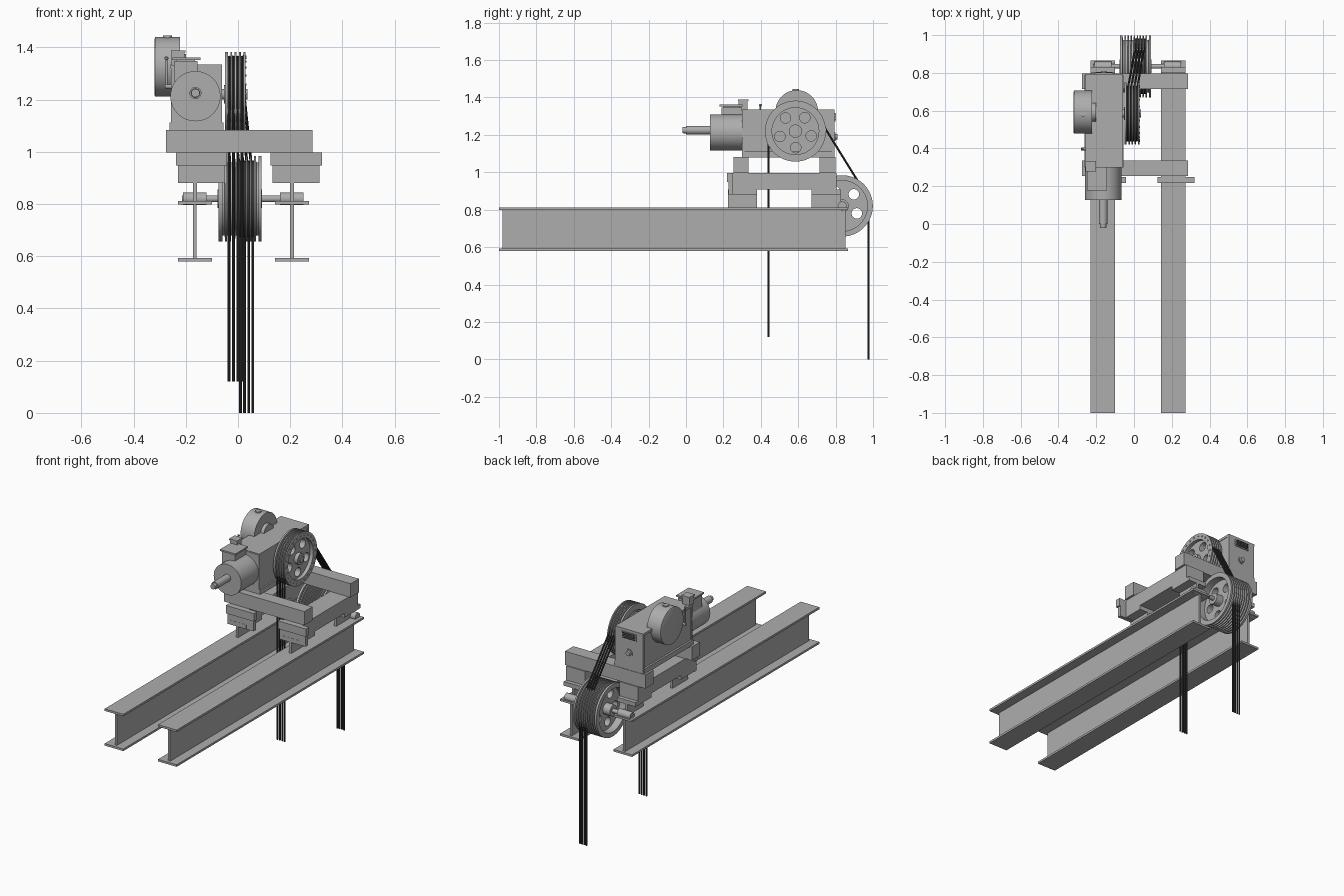
import bpy, math
from mathutils import Matrix, Vector

if "Cube" in bpy.data.objects:
    bpy.data.objects.remove(bpy.data.objects["Cube"])


def mat(name, c):
    m = bpy.data.materials.new(name)
    m.diffuse_color = (*c, 1)
    m.use_nodes = True
    m.node_tree.nodes["Principled BSDF"].inputs["Base Color"].default_value = m.diffuse_color
    return m


GREY = mat("machine grey", (0.42, 0.42, 0.42))
DARK = mat("rope dark grey", (0.035, 0.035, 0.035))


def finish(ob, m, smooth=True):
    ob.data.materials.clear()
    ob.data.materials.append(m)
    bpy.ops.object.select_all(action='DESELECT')
    ob.select_set(True)
    bpy.context.view_layer.objects.active = ob
    if smooth:
        bpy.ops.object.shade_smooth_by_angle(angle=math.radians(35))
    return ob


def mesh(name, verts, faces, m=GREY, smooth=True):
    me = bpy.data.meshes.new(name)
    me.from_pydata(verts, [], faces)
    ob = bpy.data.objects.new(name, me)
    bpy.context.collection.objects.link(ob)
    return finish(ob, m, smooth)


def box(name, x0, x1, y0, y1, z0, z1, m=GREY):
    v = [(x, y, z) for z in (z0, z1) for x, y in ((x0, y0), (x1, y0), (x1, y1), (x0, y1))]
    f = [(3, 2, 1, 0), (4, 5, 6, 7)] + [(i, (i + 1) % 4, (i + 1) % 4 + 4, i + 4) for i in range(4)]
    return mesh(name, v, f, m, False)


def lathe(name, centre, prof, axis='X', m=GREY, n=64, closed=False):
    """Revolve (along, radius) points round an axis; closed joins the ends into a ring."""
    verts, faces = [], []
    for a, r in prof:
        for i in range(n):
            t = 2 * math.pi * i / n
            c, s = r * math.cos(t), r * math.sin(t)
            p = {'X': (a, c, s), 'Y': (s, a, c), 'Z': (c, s, a)}[axis]
            verts.append(Vector(p) + Vector(centre))
    k = len(prof)
    for j in range(k if closed else k - 1):
        q = (j + 1) % k
        for i in range(n):
            h = (i + 1) % n
            faces.append((j * n + i, j * n + h, q * n + h, q * n + i))
    if not closed:
        faces += [tuple(range(n))[::-1], tuple(range((k - 1) * n, k * n))]
    ob = mesh(name, verts, faces, m)
    import bmesh
    bm = bmesh.new()
    bm.from_mesh(ob.data)
    bmesh.ops.recalc_face_normals(bm, faces=bm.faces)
    bm.to_mesh(ob.data)
    bm.free()
    return finish(ob, m)


def cyl(name, centre, a0, a1, r, axis='X', m=GREY, n=40):
    return lathe(name, centre, [(a0, r), (a1, r)], axis, m, n)


def curve(name, paths, m, **kw):
    """Poly curves turned into a mesh; each path is (points, cyclic)."""
    cu = bpy.data.curves.new(name, 'CURVE')
    for k, v in kw.items():
        setattr(cu, k, v)
    for pts, cyc in paths:
        sp = cu.splines.new('POLY')
        sp.points.add(len(pts) - 1)
        for p, q in zip(sp.points, pts):
            p.co = (*q, 1)
        sp.use_cyclic_u = cyc
    ob = bpy.data.objects.new(name, cu)
    bpy.context.collection.objects.link(ob)
    bpy.ops.object.select_all(action='DESELECT')
    ob.select_set(True)
    bpy.context.view_layer.objects.active = ob
    bpy.ops.object.convert(target='MESH')
    return finish(bpy.context.object, m)


def circle(cx, cy, r, n=40):
    return [(cx + r * math.cos(2 * math.pi * i / n), cy + r * math.sin(2 * math.pi * i / n), 0) for i in range(n)]


def sheave(name, x0, x1, y, z, r, rin, groove, xs, holes, start):
    """Grooved rim, drilled web and hub, turning about x."""
    prof = [(x0, rin), (x0, r)]
    for x in xs:
        prof += [(x - 0.005, r), (x - 0.004, groove), (x + 0.004, groove), (x + 0.005, r)]
    prof += [(x1, r), (x1, rin)]
    lathe(name + "_rim", (0, y, z), prof, closed=True)
    paths = [(circle(0, 0, rin + 0.004, 64), True)]
    for i in range(holes):
        t = math.radians(start + 360 * i / holes)
        paths.append((circle(0.088 * math.cos(t), 0.088 * math.sin(t), 0.028), True))
    web = curve(name + "_web", paths, GREY, dimensions='2D', fill_mode='BOTH', extrude=(x1 - x0) * 0.22)
    # local xy becomes world yz
    web.matrix_world = Matrix(((0, 0, 1, (x0 + x1) / 2), (1, 0, 0, y), (0, 1, 0, z), (0, 0, 0, 1)))
    cyl(name + "_hub", (0, y, z), x0 - 0.004, x1 + 0.002, 0.035)


# floor I-beams, isolation supports and lengthwise rails
for side, cx in (("left", -0.165), ("right", 0.207)):
    w, z0, z1, t = 0.065, 0.58, 0.812, 0.013
    for part, za, zb in (("bottom", z0, z0 + t), ("top", z1 - t, z1)):
        box(f"{side}_beam_{part}_flange", cx - w, cx + w, -1, 0.866, za, zb)
    box(f"{side}_beam_web", cx - 0.007, cx + 0.007, -0.982, 0.852, z0 + t, z1 - t)
    px = -0.14 if side == "left" else 0.223
    for end, y0, y1 in (("front", 0.225, 0.38), ("back", 0.672, 0.83)):
        box(f"{side}_{end}_support_web", cx - 0.008, cx + 0.008, y0, y1, z1, 0.885)
        box(f"{side}_{end}_support_cap", cx - w, cx + w, y0, y1, 0.882, 0.908)
    box(f"{side}_rail", cx - w, cx + w, 0.235, 0.805, 0.908, 0.997)
    box(f"{side}_front_pad", px - 0.09, px + 0.09, 0.226, 0.25, 0.88, 0.947)
    box(f"{side}_front_end_plate", px - 0.098, px + 0.098, 0.218, 0.25, 0.947, 0.997)

# cross beams carrying the machine
for end, y0, y1 in (("front", 0.255, 0.335), ("back", 0.715, 0.798)):
    box(f"{end}_cross_beam", -0.275, 0.285, y0, y1, 0.997, 1.083)

# gearbox body
box("gearbox_body", -0.25, -0.065, 0.31, 0.785, 1.083, 1.325)
box("gearbox_top_plate", -0.258, -0.062, 0.302, 0.795, 1.32, 1.335)
for end, y0, y1 in (("front", 0.30, 0.313), ("back", 0.78, 0.795)):
    box(f"gearbox_{end}_cover", -0.256, -0.062, y0, y1, 1.078, 1.328)
box("gearbox_foot", -0.262, -0.055, 0.30, 0.79, 1.08, 1.112)
box("rear_vent_plate", -0.21, -0.11, 0.79, 0.80, 1.272, 1.318)
for i in range(4):
    z = 1.279 + i * 0.01
    box(f"rear_vent_slot_{i}", -0.205, -0.115, 0.799, 0.803, z, z + 0.005, DARK)
lathe("rear_knob", (-0.16, 0, 1.19), [(0.79, 0.024), (0.80, 0.024), (0.80, 0.016), (0.81, 0.014)], 'Y', n=32)

# motor and shaft
MX, MZ = -0.163, 1.213
cyl("motor_drum", (MX, 0, MZ), 0.128, 0.305, 0.096, 'Y', n=64)
lathe("motor_shaft", (MX, 0, 1.225),
      [(-0.02, 0.016), (0.0, 0.017), (0.0, 0.023), (0.13, 0.023)], 'Y', n=32)
box("terminal_box", -0.245, -0.155, 0.19, 0.30, 1.27, 1.347)
box("terminal_box_lid", -0.25, -0.143, 0.178, 0.302, 1.352, 1.362)
box("terminal_box_neck", -0.235, -0.165, 0.20, 0.29, 1.345, 1.354)
box("switch_box", -0.254, -0.205, 0.282, 0.33, 1.33, 1.385)
box("switch_box_lid", -0.257, -0.202, 0.279, 0.333, 1.38, 1.389)

# brake drum on the left side
lathe("brake_drum", (0, 0.592, 1.325),
      [(-0.32, 0.107), (-0.317, 0.114), (-0.222, 0.114), (-0.222, 0.05), (-0.20, 0.05)])
cyl("brake_drum_plug", (-0.27, 0.587, 0), 1.42, 1.445, 0.018, 'Z', n=24)
cyl("brake_lever", (-0.274, 0.398, 0), 1.25, 1.355, 0.004, 'Z', n=12)
cyl("brake_lever_pivot", (0, 0.398, 1.25), -0.28, -0.245, 0.008, n=16)
lathe("brake_lever_knob", (-0.274, 0.398, 0), [(1.352, 0.004), (1.356, 0.007), (1.362, 0.007), (1.366, 0.003)], 'Z', n=16)

# drive sheave and deflector sheave
DY, DZ, FY, FZ = 0.585, 1.22, 0.835, 0.82
xs_drive = [-0.034 + 0.0165 * i for i in range(4)]
xs_out = [0.010 + 0.0155 * i for i in range(4)]
sheave("drive_sheave", -0.05, 0.028, DY, DZ, 0.163, 0.125, 0.138, xs_drive, 5, 55)
cyl("drive_shaft", (0, DY, DZ), -0.07, 0.036, 0.02)
for i in range(24):
    t = 2 * math.pi * i / 24
    cyl(f"drive_sheave_bolt_{i}", (0, DY + 0.145 * math.cos(t), DZ + 0.145 * math.sin(t)), 0.026, 0.032, 0.005, n=6)
sheave("deflector_sheave", -0.074, 0.09, FY, FZ, 0.164, 0.135, 0.13 + 0.01,
       [-0.055, -0.038, -0.022, -0.006] + xs_out + [0.074], 5, 45)
cyl("deflector_axle", (0, FY, 0.82), -0.215, 0.235, 0.013, n=24)
for side, x0, x1 in (("left", -0.21, -0.12), ("right", 0.16, 0.25)):
    cyl(f"{side}_axle_bearing", (0, FY, 0.82), x0, x1, 0.024, n=32)

# hoist ropes: up, over the drive sheave, across to the deflector and down
RD, RF = 0.143, 0.141
tilt = math.degrees(math.atan2(0.25, 0.4))
for k, (xa, xb) in enumerate(zip(xs_drive, xs_out)):
    pts = [(xa, DY - RD, 0.12)]
    for i in range(33):
        t = math.radians(180 + (tilt - 180) * i / 32)
        pts.append((xa, DY + RD * math.cos(t), DZ + RD * math.sin(t)))
    for i in range(13):
        t = math.radians(tilt * (1 - i / 12))
        pts.append((xb, FY + RF * math.cos(t), FZ + RF * math.sin(t)))
    pts.append((xb, FY + RF * math.cos(0), 0))
    curve(f"hoist_rope_{k}", [(pts, False)], DARK, dimensions='3D', bevel_depth=0.0055,
          bevel_resolution=2, use_fill_caps=True)

# rope turns lying in the grooves
for k, x in enumerate(xs_drive):
    lathe(f"drive_rope_turn_{k}", (x, DY, DZ), [(-0.004, 0.136), (-0.004, 0.146), (0.004, 0.146), (0.004, 0.136)],
          m=DARK, closed=True)
for k, x in enumerate(xs_out):
    lathe(f"deflector_rope_turn_{k}", (x, FY, FZ), [(-0.004, 0.136), (-0.004, 0.146), (0.004, 0.146), (0.004, 0.136)],
          m=DARK, closed=True)
